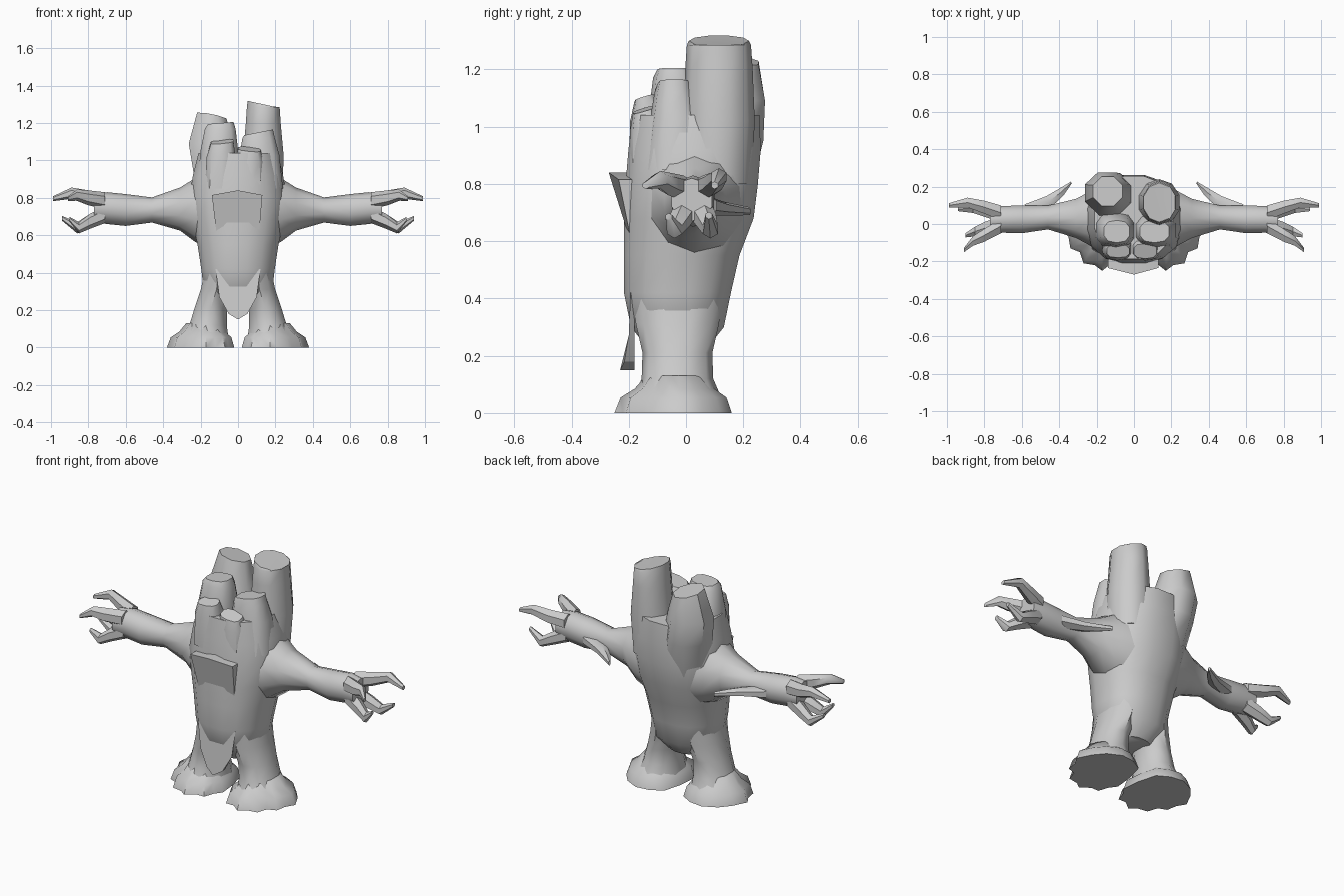
import bpy, bmesh, math
from mathutils import Vector

bark = bpy.data.materials.new("grey bark")
bark.diffuse_color = (0.6, 0.6, 0.6, 1)
X, Y, Z = Vector((1, 0, 0)), Vector((0, 1, 0)), Vector((0, 0, 1))


def finish(name, bm, mirror=False, angle=45):
    bmesh.ops.recalc_face_normals(bm, faces=bm.faces[:])
    mesh = bpy.data.meshes.new(name)
    bm.to_mesh(mesh)
    bm.free()
    mesh.materials.append(bark)
    ob = bpy.data.objects.new(name, mesh)
    bpy.context.collection.objects.link(ob)
    if mirror:
        ob.modifiers.new("Mirror", "MIRROR").use_mirror_merge = False
    bpy.ops.object.select_all(action="DESELECT")
    ob.select_set(True)
    bpy.context.view_layer.objects.active = ob
    bpy.ops.object.shade_smooth_by_angle(angle=math.radians(angle))
    return ob


def skin(name, loops, mirror=False, angle=45):
    """Bridge equal-length point loops and cap both ends."""
    bm = bmesh.new()
    rows = [[bm.verts.new(p) for p in loop] for loop in loops]
    n = len(rows[0])
    for a, b in zip(rows, rows[1:]):
        for i in range(n):
            j = (i + 1) % n
            bm.faces.new((a[i], a[j], b[j], b[i]))
    bm.faces.new(rows[0])
    bm.faces.new(rows[-1])
    return finish(name, bm, mirror, angle)


def loft(name, rings, u=X, v=Y, n=10, power=2.0, tilt=(0, 0), mirror=False):
    """Rings are (x, y, z, radius_u, radius_v); tilt slopes the last ring."""
    loops = []
    for k, (x, y, z, ru, rv) in enumerate(rings):
        loop = []
        for i in range(n):
            t = math.tau * (i + 0.5) / n
            c, s = math.cos(t), math.sin(t)
            a = math.copysign(abs(c) ** (2 / power), c) * ru
            b = math.copysign(abs(s) ** (2 / power), s) * rv
            p = Vector((x, y, z)) + u * a + v * b
            if k == len(rings) - 1:
                p.z += tilt[0] * a + tilt[1] * b
            loop.append(p)
        loops.append(loop)
    return skin(name, loops, mirror)


# Trunk
loft("trunk", [(0, -0.03, 0.22, 0.10, 0.10), (0, -0.03, 0.30, 0.185, 0.165),
               (0, -0.03, 0.42, 0.20, 0.19), (0, -0.015, 0.55, 0.22, 0.205),
               (0, 0.01, 0.68, 0.25, 0.23), (0, 0.02, 0.80, 0.265, 0.235),
               (0, 0.03, 0.92, 0.245, 0.235), (0, 0.035, 1.04, 0.215, 0.225)],
     n=16, power=2.3)

# Broken branch stumps of the crown
loft("tall_stump", [(0.12, 0.10, 0.80, 0.12, 0.13), (0.135, 0.115, 1.02, 0.115, 0.125),
                    (0.135, 0.115, 1.20, 0.098, 0.118), (0.135, 0.115, 1.285, 0.092, 0.112),
                    (0.135, 0.115, 1.30, 0.088, 0.105)], tilt=(-0.22, 0))
loft("back_stump", [(-0.09, 0.10, 0.75, 0.13, 0.13), (-0.12, 0.15, 0.95, 0.13, 0.13),
                    (-0.145, 0.165, 1.09, 0.128, 0.12), (-0.14, 0.175, 1.235, 0.085, 0.085)],
     n=8, tilt=(-0.2, -0.15))
loft("left_stump", [(-0.11, -0.03, 0.85, 0.11, 0.12), (-0.10, -0.035, 1.05, 0.105, 0.095),
                    (-0.095, -0.04, 1.17, 0.085, 0.075), (-0.092, -0.04, 1.20, 0.07, 0.06)],
     power=2.6, tilt=(0.08, 0))
loft("right_stump", [(0.12, -0.03, 0.85, 0.125, 0.12), (0.115, -0.035, 1.03, 0.11, 0.09),
                     (0.11, -0.04, 1.12, 0.09, 0.07), (0.11, -0.04, 1.15, 0.08, 0.06)],
     power=2.6, tilt=(0.2, 0))
loft("front_left_stump", [(-0.09, -0.09, 0.85, 0.09, 0.11), (-0.09, -0.125, 1.02, 0.08, 0.07),
                          (-0.085, -0.145, 1.10, 0.062, 0.035)], power=2.8, tilt=(0.1, 0.3))
loft("front_right_stump", [(0.06, -0.09, 0.85, 0.09, 0.11), (0.06, -0.125, 0.99, 0.08, 0.07),
                           (0.06, -0.145, 1.06, 0.062, 0.04)], power=2.8, tilt=(-0.1, 0.3))

# Arms, flaring into the trunk
loft("arms", [(0.10, 0.03, 0.735, 0.19, 0.22), (0.23, 0.03, 0.735, 0.155, 0.17),
              (0.31, 0.03, 0.74, 0.11, 0.115), (0.46, 0.035, 0.735, 0.067, 0.067),
              (0.60, 0.025, 0.735, 0.078, 0.085), (0.70, 0.025, 0.745, 0.075, 0.085),
              (0.77, 0.02, 0.745, 0.075, 0.075)], u=Y, v=Z, mirror=True)

# Elbow thorns
loft("elbow_thorns", [(0.56, 0.07, 0.725, 0.05, 0.035), (0.45, 0.125, 0.715, 0.035, 0.025),
                      (0.39, 0.17, 0.71, 0.025, 0.02), (0.335, 0.222, 0.705, 0.006, 0.014)],
     u=Vector((0.6, 0.8, 0)), v=Z, n=6, mirror=True)

# Bent fingers
fingers = {
    "back_upper": [(0.71, 0.06, 0.785), (0.80, 0.09, 0.80), (0.89, 0.115, 0.825), (0.99, 0.10, 0.795)],
    "front_upper": [(0.71, -0.01, 0.785), (0.80, -0.06, 0.80), (0.86, -0.09, 0.815), (0.91, -0.14, 0.795)],
    "back_lower": [(0.71, 0.05, 0.71), (0.79, 0.07, 0.675), (0.86, 0.085, 0.64), (0.94, 0.08, 0.69)],
    "front_lower": [(0.71, 0.0, 0.71), (0.79, -0.02, 0.675), (0.85, -0.04, 0.64), (0.90, -0.06, 0.685)],
}
for key, path in fingers.items():
    loft(key + "_fingers", [(*p, r, r) for p, r in zip(path, (0.045, 0.04, 0.03, 0.013))],
         u=Y, v=Z, n=6, mirror=True)

# Legs
loft("legs", [(0.17, -0.03, 0.05, 0.125, 0.155), (0.16, -0.03, 0.12, 0.105, 0.125),
              (0.145, -0.03, 0.21, 0.092, 0.122), (0.115, -0.03, 0.31, 0.088, 0.145),
              (0.10, -0.03, 0.42, 0.08, 0.16)], mirror=True)

# Ragged root feet
sole = [(0.38, -0.02), (0.35, -0.07), (0.34, -0.13), (0.29, -0.15), (0.27, -0.21),
        (0.21, -0.22), (0.17, -0.25), (0.12, -0.21), (0.07, -0.21), (0.05, -0.15),
        (0.02, -0.11), (0.03, 0.0), (0.06, 0.11), (0.13, 0.15), (0.21, 0.16),
        (0.29, 0.12), (0.34, 0.06)]
mid = Vector((0.175, -0.03))
skin("feet", [[(mid.x + (x - mid.x) * s, mid.y + (y - mid.y) * s, z) for x, y in sole]
              for z, s in ((0, 1), (0.055, 0.9), (0.085, 0.68), (0.13, 0.5))], True, 60)

# Chest plate, thick at the top and sinking into the trunk below
top = [(-0.14, 0.815), (0, 0.84), (0.13, 0.815)]
low = [(0.11, 0.57), (0, 0.55), (-0.11, 0.57)]
front_y = (-0.235, -0.27, -0.235, -0.185, -0.215, -0.185)
edge = top + low
skin("chest_plate", [[(x, -0.13, z) for x, z in edge],
                     [(x, y, z) for (x, z), y in zip(edge, front_y)]], angle=30)

# Pointed bark flap between the legs
flap = [(-0.12, 0.42), (0.12, 0.42), (0.10, 0.27), (0.05, 0.18), (0, 0.15), (-0.05, 0.18), (-0.10, 0.27)]
skin("bark_flap", [[(x * 0.9, -0.18, z) for x, z in flap],
                   [(x, -0.23 + abs(x) * 0.3, z) for x, z in flap]], angle=30)
